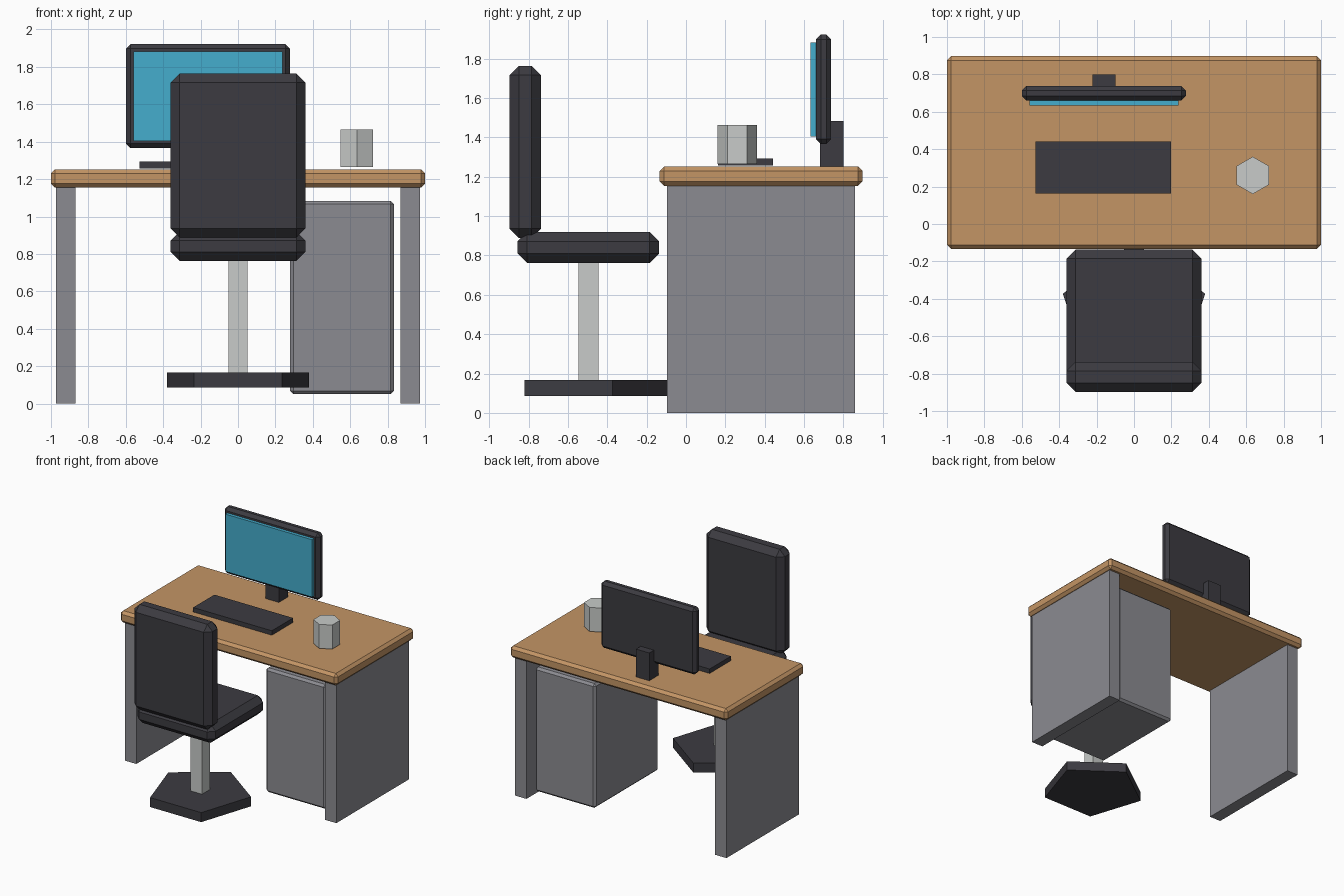
import bpy

default = bpy.data.objects.get("Cube")
if default:
    bpy.data.objects.remove(default, do_unlink=True)


def make_material(name, rgb):
    mat = bpy.data.materials.new(name)
    mat.use_nodes = True
    mat.diffuse_color = (*rgb, 1)
    for node in mat.node_tree.nodes:
        if node.type == 'BSDF_PRINCIPLED':
            node.inputs["Base Color"].default_value = (*rgb, 1)
    return mat


wood = make_material("wood", (0.55, 0.30, 0.13))
grey = make_material("grey_panel", (0.26, 0.26, 0.285))
dark = make_material("dark_plastic", (0.045, 0.044, 0.053))
light = make_material("light_grey", (0.58, 0.60, 0.585))
blue = make_material("screen_blue", (0.06, 0.42, 0.61))


def finish(name, mat):
    obj = bpy.context.object
    obj.name = obj.data.name = name
    obj.data.materials.append(mat)
    return obj


def box(name, mat, x, y, z, bevel=0):
    """Box spanning the given (min, max) ranges, with an optional chamfer."""
    spans = (x, y, z)
    bpy.ops.mesh.primitive_cube_add(size=1, location=[(a + b) / 2 for a, b in spans])
    obj = finish(name, mat)
    obj.scale = [b - a for a, b in spans]
    bpy.ops.object.transform_apply(location=False, rotation=False, scale=True)
    if bevel:
        mod = obj.modifiers.new("chamfer", 'BEVEL')
        mod.width = bevel
        mod.segments = 1
    return obj


def prism(name, mat, sides, radius, x, y, z):
    """Upright regular prism with one corner pointing to the back."""
    bpy.ops.mesh.primitive_cylinder_add(
        vertices=sides, radius=radius, depth=z[1] - z[0], location=(x, y, sum(z) / 2))
    return finish(name, mat)


# Desk: top, two side panels and a drawer cabinet
box("desk_top", wood, (-1, 1), (-0.134, 0.897), (1.154, 1.252), 0.022)
for side, sign in (("left", 1), ("right", -1)):
    inner, outer = sorted((sign * 0.868, sign * 0.973))
    box(side + "_desk_panel", grey, (inner, outer), (-0.097, 0.858), (0, 1.156))
box("drawer_cabinet", grey, (0.278, 0.834), (-0.04, 0.80), (0.05, 1.084), 0.018)

# Monitor with its screen and stand
box("monitor_case", dark, (-0.60, 0.278), (0.66, 0.738), (1.366, 1.922), 0.025)
box("monitor_screen", blue, (-0.56, 0.238), (0.633, 0.68), (1.405, 1.882))
box("monitor_stand", dark, (-0.222, -0.10), (0.68, 0.80), (1.252, 1.483))

# Things on the desk
box("keyboard", dark, (-0.526, 0.198), (0.162, 0.441), (1.257, 1.294))
prism("mug", light, 6, 0.10, 0.635, 0.26, (1.264, 1.464))

# Office chair
prism("chair_base", dark, 5, 0.40, 0, -0.496, (0.087, 0.166))
box("chair_post", light, (-0.052, 0.052), (-0.547, -0.445), (0.16, 0.78))
box("chair_seat", dark, (-0.36, 0.36), (-0.856, -0.137), (0.762, 0.92), 0.048)
box("chair_backrest", dark, (-0.36, 0.36), (-0.897, -0.737), (0.889, 1.764), 0.048)
